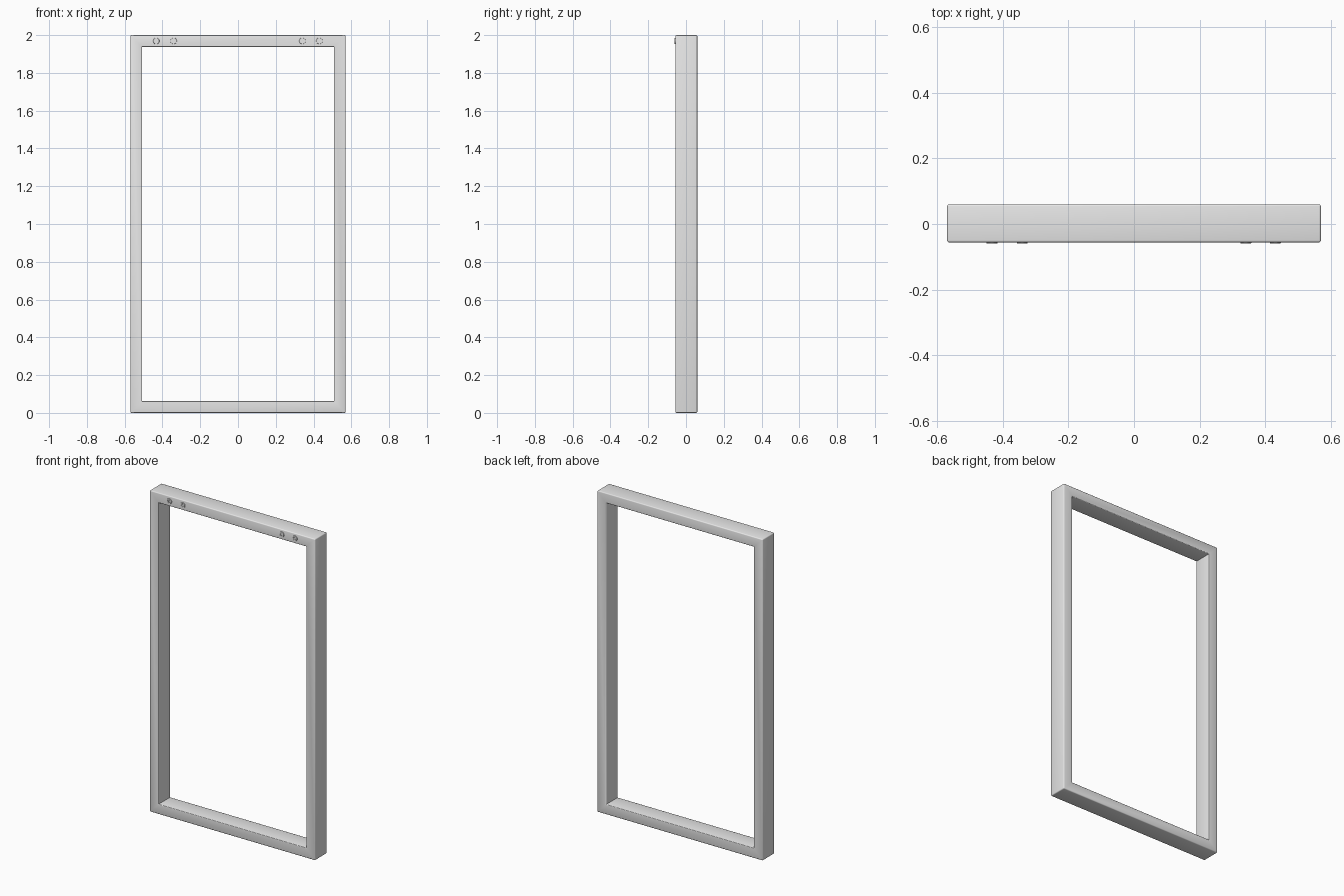
import bpy, bmesh, math
from mathutils import Matrix, Vector

if "Cube" in bpy.data.objects:
    bpy.data.objects.remove(bpy.data.objects["Cube"])

grey = bpy.data.materials.new("light grey")
grey.diffuse_color = (0.8, 0.8, 0.8, 1)
grey.use_nodes = True
grey.node_tree.nodes["Principled BSDF"].inputs["Base Color"].default_value = grey.diffuse_color


def make_object(name, bm):
    bmesh.ops.recalc_face_normals(bm, faces=bm.faces[:])
    mesh = bpy.data.meshes.new(name)
    bm.to_mesh(mesh)
    bm.free()
    mesh.materials.append(grey)
    obj = bpy.data.objects.new(name, mesh)
    bpy.context.collection.objects.link(obj)
    return obj


def smooth(obj):
    bpy.ops.object.select_all(action='DESELECT')
    obj.select_set(True)
    bpy.context.view_layer.objects.active = obj
    bpy.ops.object.shade_smooth_by_angle(angle=math.radians(40))


# Rectangular frame: outer and inner loops at the front and back
W, H, BAR = 0.57, 2.0, 0.063
FRONT, BACK = -0.056, 0.06
bm = bmesh.new()


def loop(inset, y):
    w = W - inset
    return [bm.verts.new((x, y, z)) for x, z in
            ((-w, inset), (w, inset), (w, H - inset), (-w, H - inset))]


loops = [loop(0, FRONT), loop(BAR, FRONT), loop(BAR, BACK), loop(0, BACK)]
for i in range(4):
    a, b = loops[i], loops[(i + 1) % 4]
    for j in range(4):
        k = (j + 1) % 4
        bm.faces.new((a[j], a[k], b[k], b[j]))
bmesh.ops.recalc_face_normals(bm, faces=bm.faces[:])
# Round the convex edges only, leaving the inner corners crisp
edges = [e for e in bm.edges if e.is_convex and e.calc_face_angle() > 0.5]
bmesh.ops.bevel(bm, geom=edges, offset=0.006, segments=3, profile=0.5,
                affect='EDGES', clamp_overlap=True)
smooth(make_object("frame", bm))


# Four cross-head screws on the top bar
def screw(name, x, z, turn):
    place = Matrix.Translation((x, -0.056, z)) @ Matrix.Rotation(turn, 4, 'Y')
    bm = bmesh.new()
    bmesh.ops.create_cone(bm, cap_ends=True, segments=24, radius1=0.018,
                          radius2=0.016, depth=0.008,
                          matrix=place @ Matrix.Rotation(math.pi / 2, 4, 'X'))
    head = make_object(name, bm)
    # Cross recess
    for i, (sx, sz) in enumerate(((0.022, 0.006), (0.006, 0.022))):
        bm = bmesh.new()
        bmesh.ops.create_cube(bm, size=1, matrix=place
                              @ Matrix.Translation((0, -0.004, 0))
                              @ Matrix.Diagonal((sx, 0.007, sz, 1)))
        cutter = make_object(f"{name}_recess_cutter_{i + 1}", bm)
        cutter.hide_render = True
        cutter.hide_set(True)
        mod = head.modifiers.new("recess", 'BOOLEAN')
        mod.operation = 'DIFFERENCE'
        mod.solver = 'EXACT'
        mod.object = cutter


for n, (x, turn) in enumerate(((-0.433, 0.5), (-0.341, 0.1),
                               (0.341, 1.0), (0.431, 0.3))):
    screw(f"screw_{n + 1}", x, 1.969, turn)
